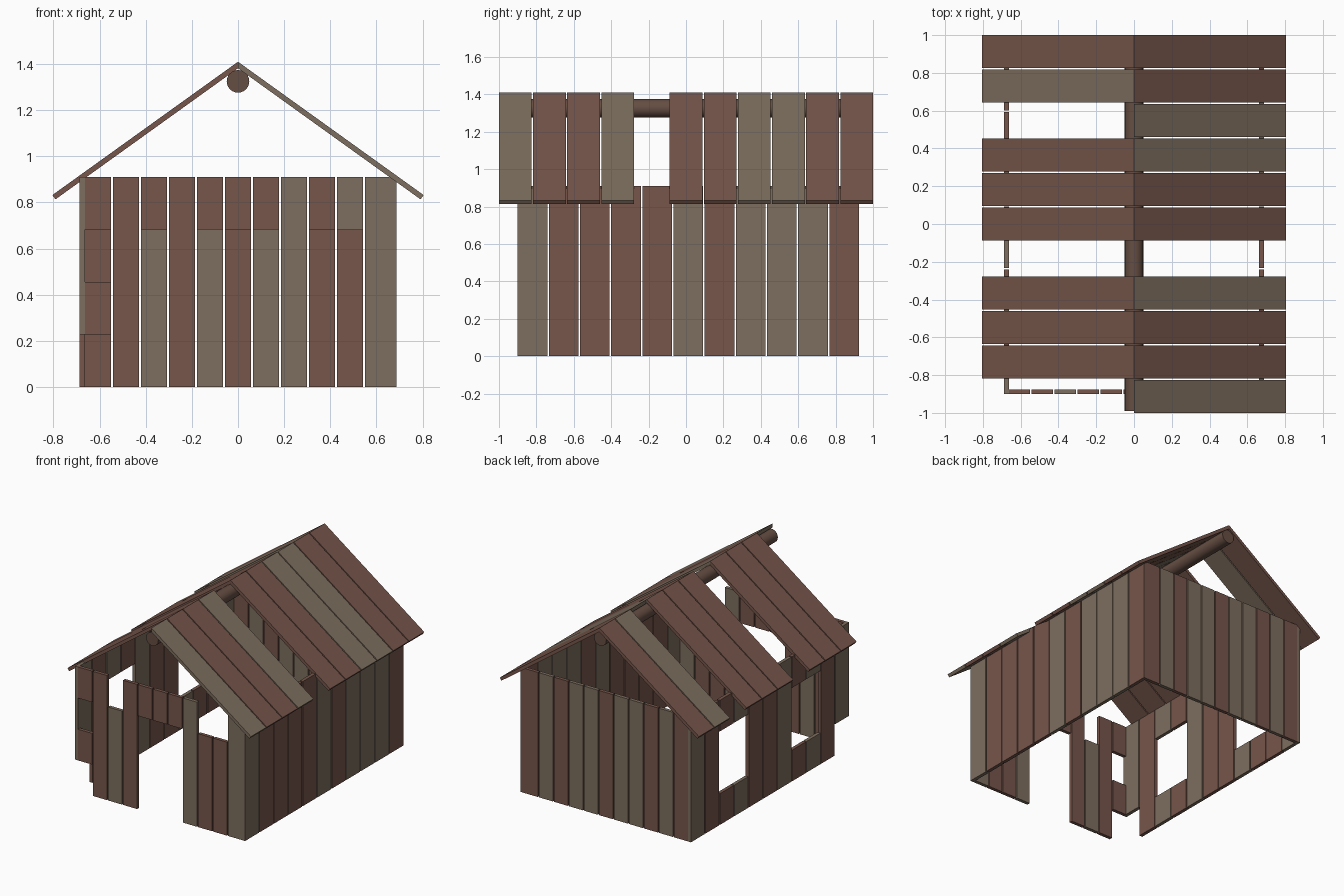
import bpy, bmesh, math

if "Cube" in bpy.data.objects:
    bpy.data.objects.remove(bpy.data.objects["Cube"])

def mat(name, c):
    m = bpy.data.materials.new(name)
    m.diffuse_color = (*c, 1)
    m.use_nodes = True
    m.node_tree.nodes["Principled BSDF"].inputs["Base Color"].default_value = m.diffuse_color
    return m

MATS = {'R': mat("red_brown_wood", (0.18, 0.092, 0.07)),
        'T': mat("grey_brown_wood", (0.205, 0.155, 0.113))}
BEAM = mat("beam_wood", (0.13, 0.075, 0.055))

def prism(name, profile, y0, y1, material):
    """Extrude an (x, z) profile from y0 to y1."""
    bm = bmesh.new()
    f = bm.faces.new([bm.verts.new((x, y0, z)) for x, z in profile])
    r = bmesh.ops.extrude_face_region(bm, geom=[f])
    vs = [v for v in r['geom'] if isinstance(v, bmesh.types.BMVert)]
    bmesh.ops.translate(bm, verts=vs, vec=(0, y1 - y0, 0))
    bmesh.ops.recalc_face_normals(bm, faces=bm.faces)
    me = bpy.data.meshes.new(name)
    bm.to_mesh(me)
    bm.free()
    me.materials.append(material)
    ob = bpy.data.objects.new(name, me)
    bpy.context.collection.objects.link(ob)
    return ob

def box(name, x0, x1, y0, y1, z0, z1, material):
    return prism(name, [(x0, z0), (x1, z0), (x1, z1), (x0, z1)], y0, y1, material)

X, T, YF, YB = 0.688, 0.025, -0.9, 0.925     # wall outline and thickness
H = 0.91
Q = H / 4                                    # openings follow quarter heights
GAP = 0.008

def wall(name, axis, a0, a1, d0, d1, colours, spans={}):
    """Row of vertical planks; spans lists the quarter ranges kept per plank."""
    step = (a1 - a0 + GAP) / len(colours)
    for i, c in enumerate(colours):
        s = a0 + i * step
        e = s + step - GAP
        for lo, hi in spans.get(i, [(0, 4)]):
            ext = (s, e, d0, d1) if axis == 'x' else (d0, d1, s, e)
            box(f"{name}_plank_{i}", *ext, lo * Q, hi * Q, MATS[c])

# Walls: front with door and broken gaps, left with two windows
XI = X - T
window = [(0, 1), (3, 4)]
wall("front_wall", 'x', -XI, XI, YF, YF + T, "RRTRRRRTRRT",
     {0: [(1, 2), (3, 4)], 2: [(0, 3)], 4: [(3, 4)], 5: [(3, 4)], 6: [(3, 4)],
      8: [(0, 3)], 9: [(0, 3)]})
wall("back_wall", 'x', -XI, XI, YB - T, YB, "RTRTTRTTRTR")
wall("right_wall", 'y', YF, YB, XI, X, "TRRRRTRTTTR")
wall("left_wall", 'y', YF, YB, -X, -XI, "TRTRTRRTRRT",
     {0: [(1, 4)], 2: window, 3: window, 7: window, 8: window})

# Roof planks, with missing ones marked by a dash
top, eave, th = 1.41, (0.805, 0.832), 0.023
ang = math.atan2(top - eave[1], eave[0])
nx, nz = th * math.sin(ang), th * math.cos(ang)
step = (2 + GAP) / 11
for side, name, colours in ((1, "right", "TRRT-RRTTRR"), (-1, "left", "-RRR-RRR-TR")):
    prof = [(0, top), eave, (eave[0] - nx, eave[1] - nz), (0, top - th / math.cos(ang))]
    prof = [(side * x, z) for x, z in prof]
    for i, c in enumerate(colours):
        if c != '-':
            y = -1 + i * step
            prism(f"{name}_roof_plank_{i}", prof, y, y + step - GAP, MATS[c])

# Ridge beam
bpy.ops.mesh.primitive_cylinder_add(vertices=24, radius=0.049, depth=1.98,
                                    location=(0, 0, 1.325), rotation=(math.pi / 2, 0, 0))
beam = bpy.context.object
beam.name = "ridge_beam"
beam.data.materials.append(BEAM)
bpy.ops.object.shade_smooth_by_angle()
